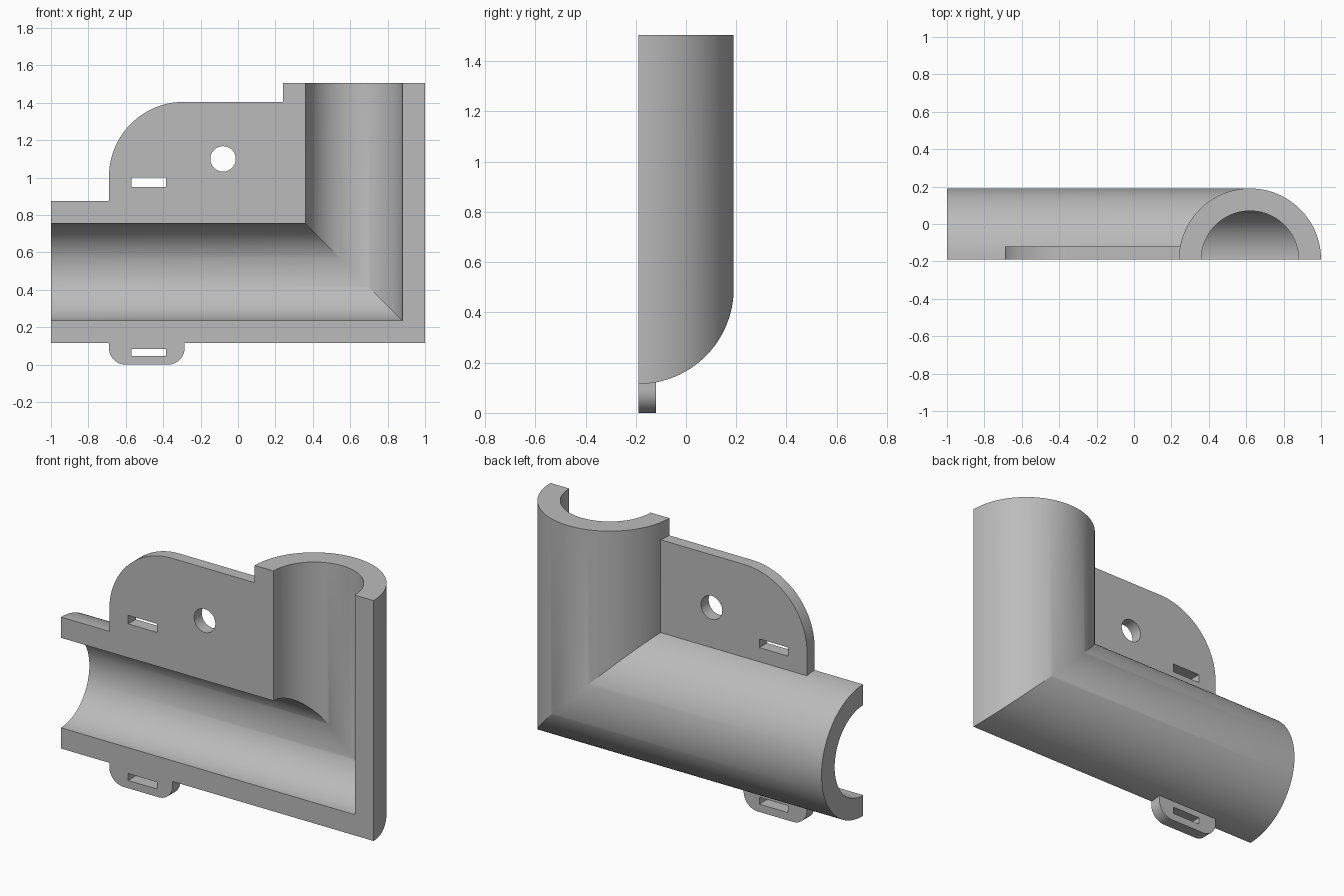
import bpy, bmesh
from math import sin, cos, pi, radians

if "Cube" in bpy.data.objects:
    bpy.data.objects.remove(bpy.data.objects["Cube"])

FRONT, BACK = -0.19, -0.12       # flange thickness range in y
PIPE_X, PIPE_Z = 0.62, 0.495     # pipe centre lines
OUTER, INNER = 0.38, 0.26        # pipe radii
TOP = 1.505

grey = bpy.data.materials.new("plain_grey")
grey.use_nodes = True
grey.diffuse_color = (0.5, 0.5, 0.5, 1)
grey.node_tree.nodes["Principled BSDF"].inputs["Base Color"].default_value = (0.5, 0.5, 0.5, 1)


def finish(name, bm):
    bmesh.ops.recalc_face_normals(bm, faces=bm.faces)
    mesh = bpy.data.meshes.new(name)
    bm.to_mesh(mesh)
    bm.free()
    mesh.materials.append(grey)
    obj = bpy.data.objects.new(name, mesh)
    bpy.context.collection.objects.link(obj)
    return obj


def arc(cx, cz, r, start, end, steps=24):
    angles = [radians(start + (end - start) * i / steps) for i in range(steps + 1)]
    return [(cx + r * cos(a), cz + r * sin(a)) for a in angles]


def slab(name, outline, y0=FRONT, y1=BACK):
    """Extrude an x-z outline from y0 to y1."""
    bm = bmesh.new()
    face = bm.faces.new([bm.verts.new((x, y0, z)) for x, z in outline])
    ext = bmesh.ops.extrude_face_region(bm, geom=[face])
    for v in ext["geom"]:
        if isinstance(v, bmesh.types.BMVert):
            v.co.y = y1
    return finish(name, bm)


def rect(x0, x1, z0, z1):
    return [(x0, z0), (x1, z0), (x1, z1), (x0, z1)]


def boolean(target, tool, operation):
    mod = target.modifiers.new(operation.lower(), 'BOOLEAN')
    mod.operation, mod.object, mod.solver = operation, tool, 'EXACT'
    bpy.context.view_layer.objects.active = target
    bpy.ops.object.modifier_apply(modifier=mod.name)
    bpy.data.objects.remove(tool)


# Half pipe: a half-ring profile swept round a mitred corner
profile = arc(0, 0, OUTER, 0, 180, 64) + arc(0, 0, INNER, 180, 0, 64)
bm = bmesh.new()
rings = [[bm.verts.new(p) for p in ring] for ring in (
    [(-1, FRONT + v, PIPE_Z + u) for u, v in profile],
    [(PIPE_X - u, FRONT + v, PIPE_Z + u) for u, v in profile],
    [(PIPE_X - u, FRONT + v, TOP) for u, v in profile])]
n = len(profile)
for a, b in zip(rings, rings[1:]):
    for i in range(n):
        j = (i + 1) % n
        bm.faces.new((a[i], a[j], b[j], b[i]))
# End caps as quad strips between the outer and inner arcs
for ring in (rings[0], rings[2]):
    for i in range(n // 2 - 1):
        bm.faces.new((ring[i], ring[i + 1], ring[n - 2 - i], ring[n - 1 - i]))
bmesh.ops.recalc_face_normals(bm, faces=bm.faces)
elbow = finish("half_pipe_elbow", bm)

# Mounting flange in the inner corner, and the small lower tab
wall = 0.32                      # both run into the pipe wall
flange = slab("corner_flange", [(PIPE_X - wall, PIPE_Z + wall), (PIPE_X - wall, 1.405)]
              + arc(-0.29, 1.005, 0.4, 90, 180) + [(-0.69, PIPE_Z + wall)])
tab = slab("lower_tab", [(-0.285, PIPE_Z - wall), (-0.69, PIPE_Z - wall)]
           + arc(-0.6, 0.09, 0.09, 180, 270, 12) + arc(-0.375, 0.09, 0.09, 270, 360, 12))

# Screw hole and strap slots
for part, outline in ((flange, arc(-0.08, 1.1, 0.068, 0, 352.5, 47)),
                      (flange, rect(-0.57, -0.385, 0.95, 1.0)),
                      (tab, rect(-0.57, -0.385, 0.045, 0.085))):
    boolean(part, slab("cutter", outline, FRONT - 0.1, BACK + 0.1), 'DIFFERENCE')

# Merge into one body with crisp edges
boolean(elbow, flange, 'UNION')
boolean(elbow, tab, 'UNION')
bpy.ops.object.select_all(action='DESELECT')
elbow.select_set(True)
bpy.context.view_layer.objects.active = elbow
bpy.ops.object.shade_smooth_by_angle(angle=radians(25))
